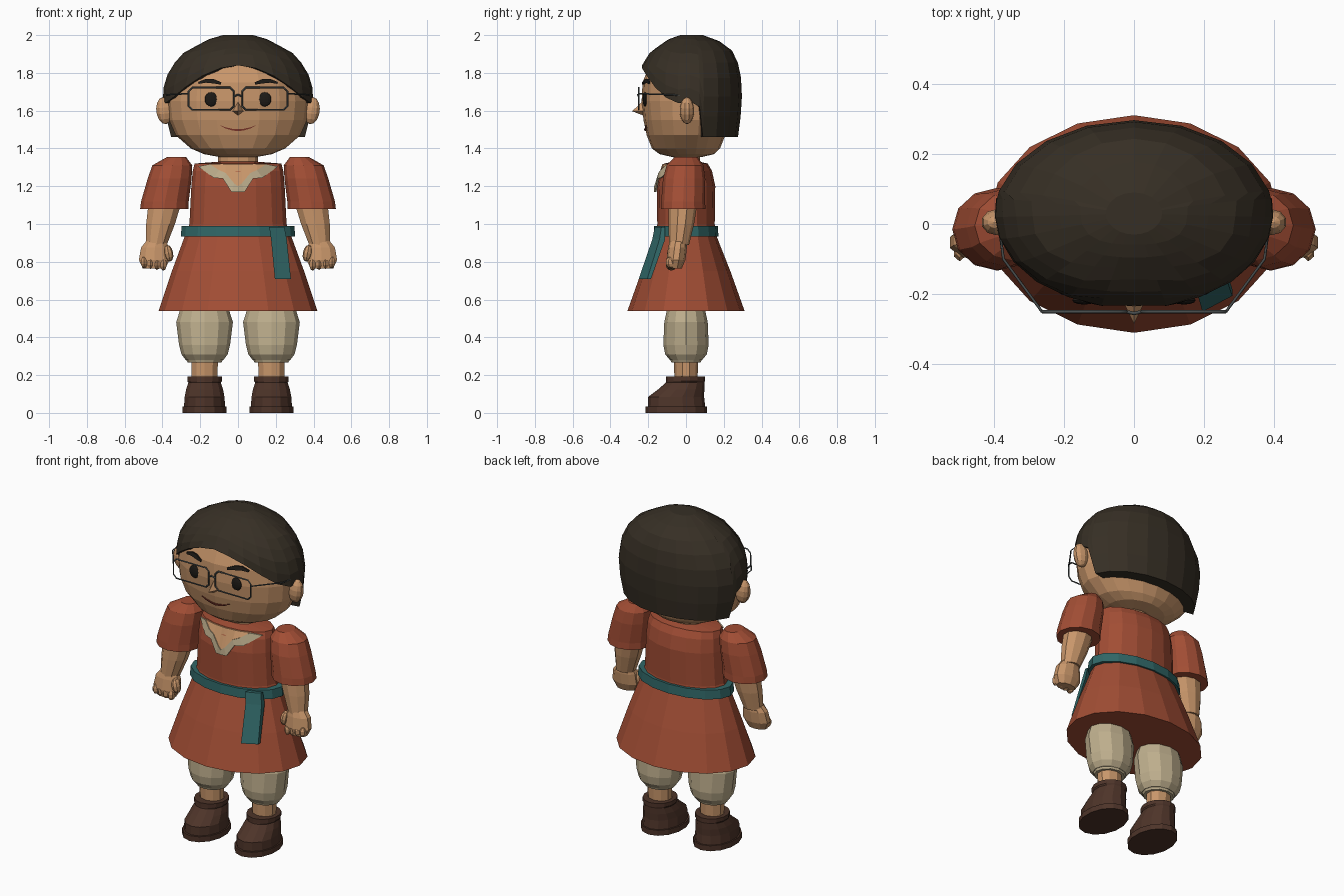
import bpy, bmesh, math
from mathutils import Vector, Matrix
from mathutils.bvhtree import BVHTree

if "Cube" in bpy.data.objects:
    bpy.data.objects.remove(bpy.data.objects["Cube"])


def material(name, r, g, b):
    m = bpy.data.materials.new(name)
    m.diffuse_color = (r, g, b, 1)
    m.use_nodes = True
    m.node_tree.nodes["Principled BSDF"].inputs["Base Color"].default_value = m.diffuse_color
    return m


SKIN = material("skin", .58, .305, .145)
HAIR = material("dark_hair", .037, .028, .018)
RED = material("rust_cloth", .36, .075, .035)
CREAM = material("cream_cloth", .52, .43, .27)
TEAL = material("teal_cloth", .03, .135, .135)
BROWN = material("boot_leather", .075, .034, .022)
BLACK = material("eye_black", .012, .010, .008)
GREY = material("frame_grey", .065, .075, .075)
LIP = material("lip_red", .22, .04, .025)


def finish(name, bm, mat):
    bmesh.ops.recalc_face_normals(bm, faces=bm.faces)
    me = bpy.data.meshes.new(name)
    bm.to_mesh(me)
    tree = BVHTree.FromBMesh(bm)
    bm.free()
    me.materials.append(mat)
    ob = bpy.data.objects.new(name, me)
    bpy.context.collection.objects.link(ob)
    return tree


def skin_rows(bm, rows):
    """Bridge closed rows of points and cap the last one."""
    vs = [[bm.verts.new(p) for p in r] for r in rows]
    n = len(vs[0])
    for a, b in zip(vs, vs[1:]):
        for i in range(n):
            j = (i + 1) % n
            bm.faces.new((a[i], a[j], b[j], b[i]))
    bm.faces.new(vs[-1])
    return vs


def loft(name, rings, n, mat):
    """Stack of ellipses given as (cx, cy, z, rx, ry)."""
    bm = bmesh.new()
    rows = [[(cx + rx * math.sin(2 * math.pi * i / n), cy - ry * math.cos(2 * math.pi * i / n), z)
             for i in range(n)] for cx, cy, z, rx, ry in rings]
    vs = skin_rows(bm, rows)
    bm.faces.new(vs[0][::-1])
    return finish(name, bm, mat)


def ball(name, loc, size, mat, u=10, v=7, rot=0):
    bm = bmesh.new()
    bmesh.ops.create_uvsphere(bm, u_segments=u, v_segments=v, radius=1)
    m = Matrix.Translation(loc) @ Matrix.Rotation(rot, 4, 'Y') @ Matrix.Diagonal((*size, 1))
    bmesh.ops.transform(bm, matrix=m, verts=bm.verts)
    return finish(name, bm, mat)


def front_y(tree, x, z):
    hit = tree.ray_cast(Vector((x, -1, z)), Vector((0, 1, 0)))[0]
    return hit.y if hit else -.12


def plate(name, upper, lower, tree, lift, mat):
    """Thin strip between two (x, z) lines, laid on the front of a surface."""
    bm = bmesh.new()
    layers = []
    for d in (lift, lift - .008):
        layers.append([[bm.verts.new((x, front_y(tree, x, z) - d, z)) for x, z in line]
                       for line in (upper, lower)])
    (fu, fl), (bu, bl) = layers
    for i in range(len(upper) - 1):
        for a, b in ((fu, fl), (bl, bu), (bu, fu), (fl, bl)):
            bm.faces.new((a[i], a[i + 1], b[i + 1], b[i]))
    for k in (0, -1):
        bm.faces.new((fu[k], fl[k], bl[k], bu[k]))
    finish(name, bm, mat)


def wire(name, points, r, mat, closed=False):
    cu = bpy.data.curves.new(name, 'CURVE')
    cu.dimensions = '3D'
    cu.bevel_depth = r
    cu.bevel_resolution = 0
    sp = cu.splines.new('POLY')
    sp.points.add(len(points) - 1)
    for p, co in zip(sp.points, points):
        p.co = (*co, 1)
    sp.use_cyclic_u = closed
    cu.materials.append(mat)
    ob = bpy.data.objects.new(name, cu)
    bpy.context.collection.objects.link(ob)
    bpy.ops.object.select_all(action='DESELECT')
    ob.select_set(True)
    bpy.context.view_layer.objects.active = ob
    bpy.ops.object.convert(target='MESH')


def lerp(table, k):
    """Piecewise linear lookup; returns the remaining columns."""
    for a, b in zip(table, table[1:]):
        if k <= b[0]:
            t = max(0, (k - a[0]) / (b[0] - a[0]))
            return [p + (q - p) * t for p, q in zip(a[1:], b[1:])]
    return table[-1][1:]


# Head and neck
head = loft("head", [(0, .005, 1.355, .10, .08), (0, .005, 1.37, .18, .145), (0, 0, 1.40, .25, .18),
                     (0, 0, 1.47, .33, .208), (0, 0, 1.55, .365, .225), (0, 0, 1.65, .375, .235),
                     (0, 0, 1.75, .362, .23), (0, 0, 1.85, .30, .19), (0, 0, 1.93, .17, .11)], 20, SKIN)
loft("neck", [(0, .005, 1.26, .105, .07), (0, .005, 1.38, .105, .07)], 12, SKIN)

# Hair shell: columns run from the hairline up to the crown
SHAPE = [(1.46, .365, .27, .245), (1.62, .398, .275, .266), (1.72, .395, .275, .266),
         (1.82, .365, .275, .257), (1.91, .285, .22, .225), (1.98, .15, .12, .13), (2.0, .08, .06, .06)]
LINE = [(0, 1.84), (15, 1.825), (30, 1.785), (45, 1.725), (60, 1.67), (75, 1.64), (88, 1.65),
        (99, 1.62), (104, 1.46), (122, 1.46), (141, 1.46), (160, 1.46), (180, 1.46)]
angles = [a for a, z in LINE] + [-a for a, z in LINE[-2:0:-1]]


def hair_row(s, k=1):
    row = []
    for a in angles:
        z0 = lerp(LINE, abs(a))[0]
        z = z0 + (2.0 - z0) * s
        rx, rf, rb = lerp(SHAPE, z)
        c, t = math.cos(math.radians(a)), math.sin(math.radians(a))
        row.append((k * rx * t, .03 - k * (rf if c > 0 else rb) * c, z))
    return row


bm = bmesh.new()
skin_rows(bm, [hair_row(0, .7)] + [hair_row(s) for s in (0, .2, .4, .58, .73, .85, .94, 1)])
finish("hair", bm, HAIR)

# Nose
bm = bmesh.new()
tip = bm.verts.new((0, -.285, 1.597))
base = [bm.verts.new(p) for p in ((0, -.225, 1.655), (.034, -.215, 1.597), (0, -.215, 1.57), (-.034, -.215, 1.597))]
for i in range(4):
    bm.faces.new((tip, base[i], base[(i + 1) % 4]))
bm.faces.new(base)
finish("nose", bm, SKIN)

# Mouth
xs = [-.095, -.065, -.03, 0, .03, .065, .095]
plate("mouth", [(x, 1.502 + 2.3 * x * x) for x in xs],
      [(x, 1.492 + 3.2 * x * x) for x in xs], head, .007, LIP)

# Tunic with flared skirt
tunic = loft("tunic", [(0, 0, .54, .42, .31), (0, 0, .75, .35, .235), (0, 0, .94, .28, .16),
                       (0, 0, 1.0, .257, .152), (0, 0, 1.2, .247, .155), (0, 0, 1.28, .24, .138),
                       (0, 0, 1.32, .23, .115), (0, 0, 1.33, .10, .07)], 16, RED)

# Belt and hanging sash
loft("belt", [(0, 0, .935, .303, .172), (0, 0, .99, .298, .168)], 16, TEAL)
bm = bmesh.new()
sash = [[bm.verts.new(p) for p in r] for r in (
    ((.165, -.165, .985), (.245, -.13, .985), (.245, -.11, .985), (.165, -.14, .985)),
    ((.175, -.178, .92), (.258, -.14, .92), (.258, -.11, .92), (.175, -.14, .92)),
    ((.195, -.25, .71), (.28, -.205, .71), (.28, -.185, .71), (.195, -.23, .71)))]
for a, b in zip(sash, sash[1:]):
    for i in range(4):
        bm.faces.new((a[i], a[(i + 1) % 4], b[(i + 1) % 4], b[i]))
bm.faces.new(sash[0])
bm.faces.new(sash[-1])
finish("sash_tail", bm, TEAL)

for s, side in ((-1, "right"), (1, "left")):
    def flip(pts):
        return [(s * p[0], *p[1:]) for p in pts]

    # Face details
    ball(side + "_ear", (s * .39, .005, 1.60), (.045, .038, .072), SKIN, rot=s * .12)
    ball(side + "_eye", (s * .142, front_y(head, s * .142, 1.66) - .003, 1.66), (.034, .012, .038), BLACK, 12, 8)
    plate(side + "_brow", flip([(.212, 1.752), (.17, 1.768), (.13, 1.768), (.088, 1.75)]),
          flip([(.208, 1.742), (.17, 1.748), (.13, 1.744), (.09, 1.738)]), head, .012, BLACK)

    # Glasses
    x0, x1, z0, z1, c = .022, .262, 1.605, 1.722, .02
    rim = [(x0 + c, z0), (x1 - c, z0), (x1, z0 + c), (x1, z1 - c), (x1 - c, z1), (x0 + c, z1), (x0, z1 - c), (x0, z0 + c)]
    wire(side + "_lens_rim", [(s * x, -.25, z) for x, z in rim], .005, GREY, True)
    wire(side + "_temple", flip([(.262, -.25, 1.69), (.372, -.10, 1.685), (.385, .0, 1.68)]), .004, GREY)

    # Collar and bare skin in the neck opening
    inner = flip([(.15, 1.317), (.10, 1.285), (.065, 1.27), (.02, 1.215), (0, 1.20)])
    plate(side + "_collar", inner,
          flip([(.212, 1.305), (.13, 1.245), (.08, 1.24), (.035, 1.17), (0, 1.17)]), tunic, .014, CREAM)
    plate(side + "_neck_opening", flip([(x, 1.318) for x in (.15, .10, .065, .02, 0)]), inner, tunic, .009, SKIN)

    # Puffed sleeve, forearm and fist
    loft(side + "_sleeve", [(s * .39, -.015, 1.08, .128, .118), (s * .387, -.015, 1.12, .126, .116),
                            (s * .362, -.01, 1.24, .116, .112), (s * .348, -.005, 1.31, .106, .098),
                            (s * .325, 0, 1.355, .05, .06)], 12, RED)
    loft(side + "_forearm", [(s * .385, -.015, 1.12, .092, .077), (s * .41, -.025, 1.0, .08, .068),
                             (s * .432, -.037, .89, .058, .053)], 10, SKIN)
    loft(side + "_hand", [(s * .432, -.04, .915, .052, .045), (s * .44, -.045, .875, .077, .05),
                          (s * .443, -.053, .81, .086, .05), (s * .445, -.058, .765, .062, .036)], 10, SKIN)
    for i in range(4):
        ball(side + "_finger", (s * (.395 + .034 * i), -.078, .785 + .004 * i), (.02, .03, .032), SKIN, 6, 5)
    ball(side + "_thumb", (s * .368, -.07, .845), (.025, .03, .045), SKIN, 8, 6, s * .2)

    # Breeches with cuff, ankle
    x = s * .177
    loft(side + "_breeches", [(x, 0, .28, .10, .085), (x, 0, .31, .122, .11), (x, 0, .36, .135, .12),
                              (x, 0, .48, .15, .115), (x, 0, .55, .128, .10), (x, 0, .62, .12, .10)], 12, CREAM)
    loft(side + "_breeches_cuff", [(x, 0, .268, .09, .078), (x, 0, .30, .108, .09)], 12, CREAM)
    loft(side + "_ankle", [(x, 0, .15, .07, .06), (x, 0, .29, .075, .065)], 10, SKIN)

    # Boot and sole
    loft(side + "_boot", [(x, -.05, .03, .112, .152), (x, -.052, .085, .108, .148), (x, -.025, .125, .10, .122),
                          (x, -.005, .16, .088, .102), (x, -.003, .168, .094, .103), (x, -.003, .192, .094, .103)],
         14, BROWN)
    loft(side + "_sole", [(x, -.052, 0, .12, .163), (x, -.052, .033, .12, .163)], 14, BROWN)

# Bridge of the glasses
wire("bridge", [(-.022, -.25, 1.675), (0, -.255, 1.685), (.022, -.25, 1.675)], .005, GREY)
